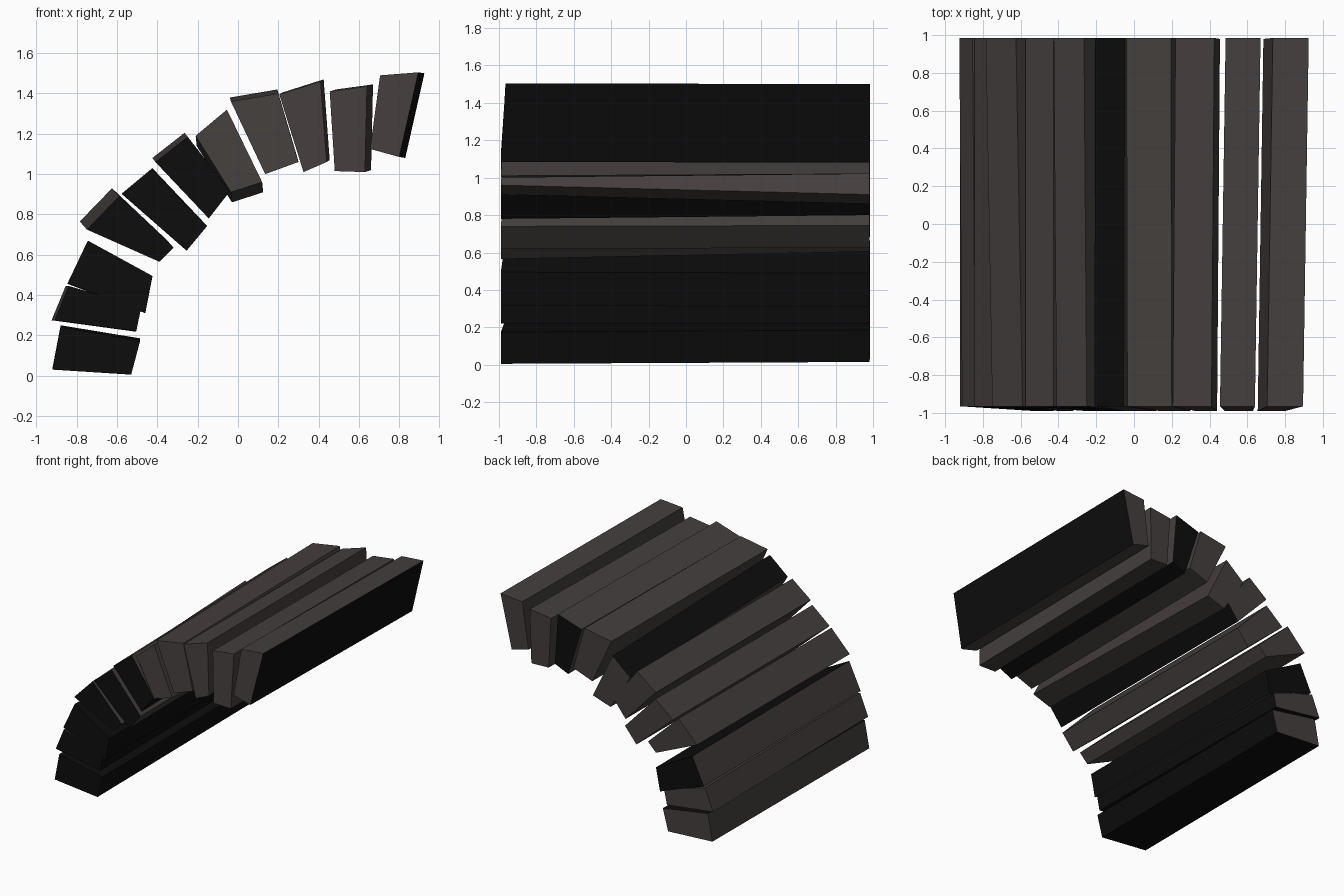
import bpy
import bmesh

default_cube = bpy.data.objects.get("Cube")
if default_cube:
    bpy.data.objects.remove(default_cube, do_unlink=True)


def make_material(name, colour):
    material = bpy.data.materials.new(name)
    material.use_nodes = True
    material.diffuse_color = colour
    shader = material.node_tree.nodes["Principled BSDF"]
    shader.inputs["Base Color"].default_value = colour
    shader.inputs["Roughness"].default_value = 0.9
    return material


stone = make_material("warm dark grey stone", (0.058, 0.049, 0.047, 1))
soot = make_material("soot black", (0.004, 0.004, 0.004, 1))

# Order in which the faces of a block are made
SIDES = ("outer", "upper", "inner", "lower", "front", "back")

# Y of the slanted block ends, for the outer and inner edges
FRONT_OUTER, FRONT_INNER = -0.965, -0.99
BACK_OUTER, BACK_INNER = 0.985, 0.98


def make_block(name, profile, drift, black_sides):
    """Loft a front profile (x, z) to a drifted copy at the back."""
    bm = bmesh.new()
    front_y = (FRONT_OUTER, FRONT_OUTER, FRONT_INNER, FRONT_INNER)
    back_y = (BACK_OUTER, BACK_OUTER, BACK_INNER, BACK_INNER)
    front = [bm.verts.new((x, y, z)) for (x, z), y in zip(profile, front_y)]
    back = [bm.verts.new((x + drift[0], y, z + drift[1]))
            for (x, z), y in zip(profile, back_y)]

    for i, side in enumerate(SIDES[:4]):
        j = (i + 1) % 4
        face = bm.faces.new((front[i], front[j], back[j], back[i]))
        face.material_index = int(side in black_sides)
    for ring, side in ((front, "front"), (back, "back")):
        face = bm.faces.new(ring)
        face.material_index = int(side in black_sides)
    bmesh.ops.recalc_face_normals(bm, faces=bm.faces[:])

    mesh = bpy.data.meshes.new(name)
    bm.to_mesh(mesh)
    bm.free()
    mesh.materials.append(stone)
    mesh.materials.append(soot)
    block = bpy.data.objects.new(name, mesh)
    bpy.context.scene.collection.objects.link(block)
    return block


# Lower blocks of the broken arch, from the foot upwards
make_block("foot_block",
           [(-.92, .03), (-.88, .24), (-.485, .175), (-.53, .005)],
           (0, .01), "front inner lower upper")
make_block("second_block",
           [(-.91, .275), (-.84, .445), (-.48, .34), (-.505, .22)],
           (-.015, 0), "front inner lower")
make_block("third_block",
           [(-.845, .46), (-.745, .67), (-.425, .495), (-.46, .315)],
           (0, -.005), "front inner back upper")

# Haunch blocks, where the arch leans over
make_block("fourth_block",
           [(-.75, .725), (-.59, .89), (-.32, .635), (-.39, .565)],
           (-.035, .04), "front")
make_block("fifth_block",
           [(-.575, .9), (-.425, 1.025), (-.155, .74), (-.255, .62)],
           (0, .005), "front")
make_block("sixth_block",
           [(-.41, 1.06), (-.25, 1.185), (-.04, .915), (-.145, .78)],
           (-.015, .02), "front inner")
make_block("seventh_block",
           [(-.21, 1.19), (-.055, 1.32), (.12, .96), (-.035, .91)],
           (.005, -.05), "outer")

# Crown blocks, ending at the broken edge
make_block("eighth_block",
           [(-.035, 1.36), (.2, 1.4), (.3, 1.06), (.135, 1)],
           (-.005, .02), "")
make_block("ninth_block",
           [(.205, 1.395), (.41, 1.46), (.44, 1.06), (.325, 1.01)],
           (.015, .01), "back inner")
make_block("tenth_block",
           [(.455, 1.41), (.64, 1.435), (.63, 1.01), (.48, 1.015)],
           (.03, .01), "")
make_block("end_block",
           [(.705, 1.49), (.895, 1.505), (.8, 1.085), (.655, 1.125)],
           (.03, -.005), "upper")
